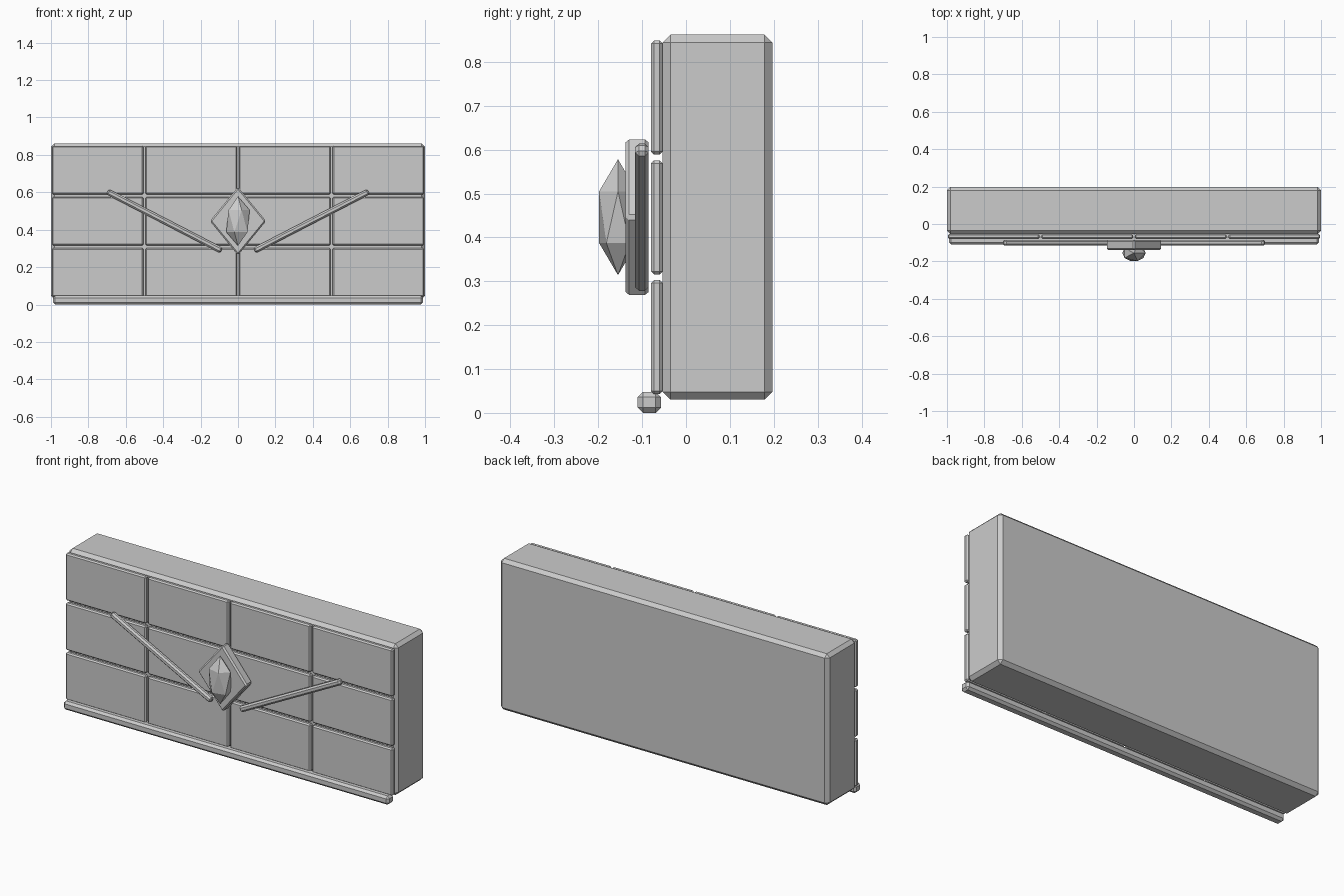
import bpy, bmesh, math
from mathutils import Matrix

if "Cube" in bpy.data.objects:
    bpy.data.objects.remove(bpy.data.objects["Cube"])

stone = bpy.data.materials.new("plain grey")
stone.diffuse_color = (0.6, 0.6, 0.6, 1)
stone.use_nodes = True
stone.node_tree.nodes["Principled BSDF"].inputs["Base Color"].default_value = stone.diffuse_color


def finish(name, bm):
    bmesh.ops.recalc_face_normals(bm, faces=bm.faces)
    me = bpy.data.meshes.new(name)
    bm.to_mesh(me)
    bm.free()
    me.materials.append(stone)
    ob = bpy.data.objects.new(name, me)
    bpy.context.collection.objects.link(ob)
    return ob


def chamfer(bm, width):
    bmesh.ops.bevel(bm, geom=bm.edges[:], offset=width, segments=1,
                    affect='EDGES', clamp_overlap=True)


def box(name, lo, hi, width, angle=0):
    """Chamfered box between two corners, turned about y through its centre."""
    bm = bmesh.new()
    size = [b - a for a, b in zip(lo, hi)]
    mid = [(a + b) / 2 for a, b in zip(lo, hi)]
    bmesh.ops.create_cube(bm, size=1, matrix=Matrix.Diagonal((*size, 1)))
    chamfer(bm, width)
    bm.transform(Matrix.Translation(mid) @ Matrix.Rotation(angle, 4, 'Y'))
    return finish(name, bm)


# Main block and the rail along its foot
box("wall_block", (-1, -0.053, 0.03), (1, 0.197, 0.862), 0.018)
box("base_rail", (-0.99, -0.11, 0), (0.99, -0.057, 0.048), 0.012)

# Front facing: 4 x 3 panels
for row in range(3):
    for col in range(4):
        x, z = -0.75 + 0.5 * col, 0.1725 + 0.273 * row
        box(f"front_panel_{row}_{col}", (x - 0.245, -0.08, z - 0.13),
            (x + 0.245, -0.053, z + 0.13), 0.007)

# Slanted bars either side of the emblem
for side, label in ((-1, "left"), (1, "right")):
    x, z = side * 0.393, 0.446
    box(f"slanted_bar_{label}", (x - 0.3435, -0.116, z - 0.016),
        (x + 0.3435, -0.085, z + 0.016), 0.009, -side * math.radians(27.3))

# Diamond backing plate
bm = bmesh.new()
ring = [(0.15, 0), (0, 0.183), (-0.15, 0), (0, -0.183)]
face = bm.faces.new([bm.verts.new((x, -0.138, 0.446 + z)) for x, z in ring])
ext = bmesh.ops.extrude_face_region(bm, geom=[face])
bmesh.ops.translate(bm, vec=(0, 0.053, 0),
                    verts=[g for g in ext["geom"] if isinstance(g, bmesh.types.BMVert)])
bmesh.ops.recalc_face_normals(bm, faces=bm.faces)
chamfer(bm, 0.008)
finish("diamond_plate", bm)

# Faceted gem
bm = bmesh.new()
bmesh.ops.create_icosphere(bm, subdivisions=1, radius=1)
bm.transform(Matrix.Translation((0, -0.155, 0.446)) @ Matrix.Diagonal((0.07, 0.0505, 0.132, 1)))
finish("gem", bm)
